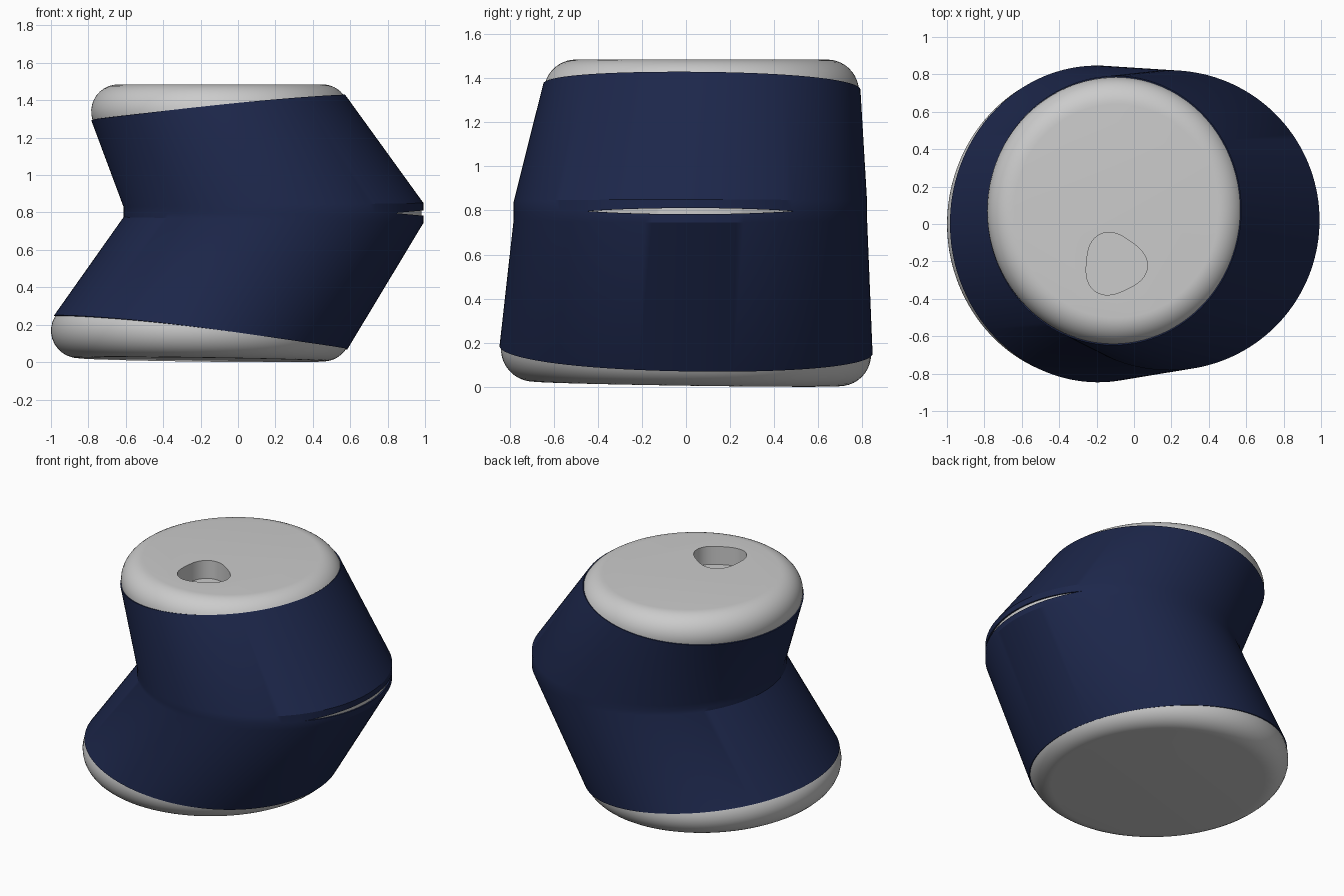
import bpy, bmesh
from math import sin, cos, pi, atan2, radians

if "Cube" in bpy.data.objects:
    bpy.data.objects.remove(bpy.data.objects["Cube"])

N = 144
ANG = [2 * pi * i / N for i in range(N)]
# discs: centre x, centre y, radius x, radius y, centre height
BOTTOM = (-0.20, 0.0, 0.80, 0.84, 0.16)
MIDDLE = (0.19, 0.02, 0.80, 0.80, 0.795)
TOP = (-0.095, 0.07, 0.69, 0.715, 1.34)
F = 0.145       # edge rounding of the end discs


def tilt(x, y):
    return 0.0105 - 0.013 * x - 0.015 * y


def rim(disc, a, phi, fillet, off=0.0):
    """Point on the rounded edge of a disc at plan angle a and edge angle phi."""
    cx, cy, rx, ry, cz = disc
    out = fillet * (cos(phi) - 1) + off * cos(phi)
    x, y = cx + (rx + out) * cos(a), cy + (ry + out) * sin(a)
    z = cz + (fillet + off) * sin(phi)
    if disc is BOTTOM:
        z += tilt(x, y) - 0.015
    return (x, y, z)


def tangent(disc, a):
    """Edge angle where the wall toward the middle disc leaves the rounding."""
    p, q = rim(disc, a, 0, F), rim(MIDDLE, a, 0, 0)
    d = (q[0] - p[0]) * cos(a) + (q[1] - p[1]) * sin(a)
    h = q[2] - p[2]
    return atan2(-d, h) if h > 0 else atan2(d, -h)


def mesh_object(name, rings, caps, mat=None):
    bm = bmesh.new()
    rows = [[bm.verts.new(p) for p in r] for r in rings]
    for r, s in zip(rows, rows[1:]):
        for i in range(len(r)):
            j = (i + 1) % len(r)
            bm.faces.new((r[i], r[j], s[j], s[i]))
    if caps:
        bm.faces.new(rows[0][::-1])
        bm.faces.new(rows[-1])
    bmesh.ops.recalc_face_normals(bm, faces=bm.faces)
    me = bpy.data.meshes.new(name)
    bm.to_mesh(me)
    bm.free()
    ob = bpy.data.objects.new(name, me)
    bpy.context.collection.objects.link(ob)
    if mat:
        me.materials.append(mat)
    return ob


def smooth(ob):
    bpy.ops.object.select_all(action='DESELECT')
    ob.select_set(True)
    bpy.context.view_layer.objects.active = ob
    bpy.ops.object.shade_smooth_by_angle(angle=radians(30))


def mid_ring(z, off):
    return [rim(MIDDLE, a, 0, 0, off)[:2] + (z(a),) for a in ANG]


def z_low(a):
    return 0.76 - 0.015 * cos(a)


def z_high(a):
    return 0.84 + 0.01 * cos(a)


# grey core: rounded foot, leaning walls, rounded head
STEPS = 10
rings = []
for k in range(STEPS + 1):
    t = k / STEPS
    rings.append([rim(BOTTOM, a, -pi / 2 + t * (tangent(BOTTOM, a) + pi / 2), F) for a in ANG])
rings.append(mid_ring(z_low, -0.008))
rings.append(mid_ring(z_high, -0.008))
for k in range(STEPS + 1):
    t = k / STEPS
    rings.append([rim(TOP, a, tangent(TOP, a) + t * (pi / 2 - tangent(TOP, a)), F) for a in ANG])
core = mesh_object("core_body", rings, True)

# rounded three-sided hole in the head
outline = []
for i in range(64):
    a = 2 * pi * i / 64
    r = 0.163 + 0.014 * cos(3 * (a - radians(115)))
    outline.append((-0.105 + r * cos(a), -0.215 + r * sin(a)))
cutter = mesh_object("hole_cutter", [[(x, y, z) for x, y in outline] for z in (1.36, 1.6)], True)
cutter.hide_render = True
cutter.hide_set(True)
mod = core.modifiers.new("hole", 'BOOLEAN')
mod.operation = 'DIFFERENCE'
mod.solver = 'EXACT'
mod.object = cutter
bpy.context.view_layer.objects.active = core
bpy.ops.object.modifier_apply(modifier=mod.name)
bpy.data.objects.remove(cutter)
smooth(core)

# navy sleeves, parted by a lens-shaped slit on the right side
navy = bpy.data.materials.new("navy")
navy.diffuse_color = (0.012, 0.02, 0.07, 1)
navy.use_nodes = True
navy.node_tree.nodes["Principled BSDF"].inputs["Base Color"].default_value = navy.diffuse_color


def seam(sign):
    def z(a):
        b = a - 2 * pi if a > pi else a
        return 0.797 + sign * 0.014 * max(0.0, 1 - (b / radians(36)) ** 2)
    return z


for name, disc, shoulder, sign in (("lower_sleeve", BOTTOM, z_low, -1),
                                   ("upper_sleeve", TOP, z_high, 1)):
    lip, edge = [[rim(disc, a, tangent(disc, a), F, o) for a in ANG] for o in (-0.003, 0.007)]
    sleeve = mesh_object(name, [lip, edge, mid_ring(shoulder, 0.002),
                                mid_ring(seam(sign), 0.002), mid_ring(seam(sign), -0.01)],
                         False, navy)
    smooth(sleeve)
